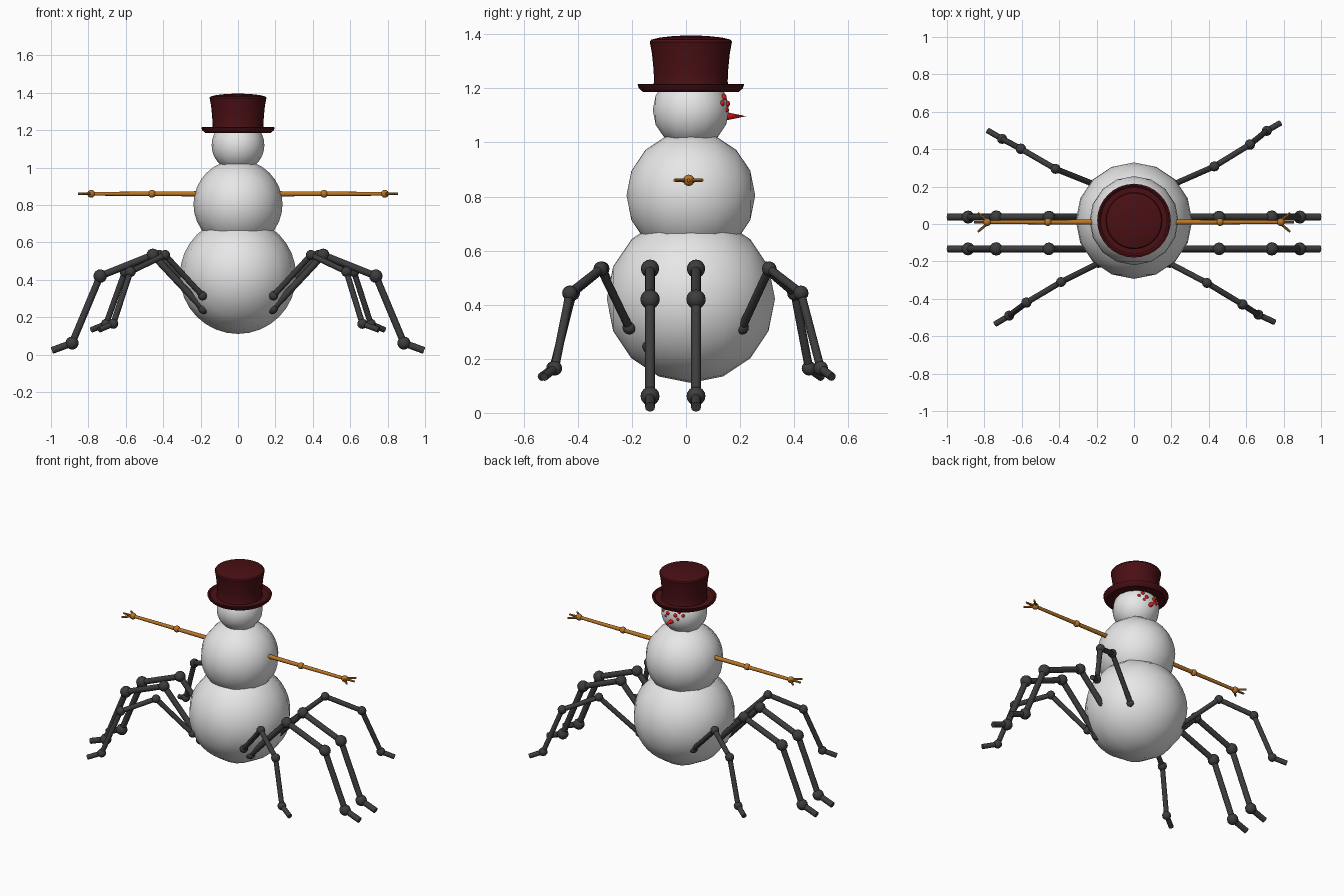
import bpy, bmesh, math
from mathutils import Vector, Matrix

if "Cube" in bpy.data.objects:
    bpy.data.objects.remove(bpy.data.objects["Cube"])


def material(name, rgb):
    m = bpy.data.materials.new(name)
    m.diffuse_color = (*rgb, 1)
    m.use_nodes = True
    m.node_tree.nodes["Principled BSDF"].inputs["Base Color"].default_value = m.diffuse_color
    return m


SNOW = material("snow white", (0.8, 0.8, 0.8))
DARK = material("charcoal grey", (0.046, 0.046, 0.048))
WOOD = material("orange wood", (0.5, 0.18, 0.018))
FELT = material("dark red felt", (0.068, 0.005, 0.007))
RED = material("bright red", (0.75, 0.008, 0.008))
CY = 0.018  # depth of the body's axis


def finish(bm, name, mat, angle=40):
    bmesh.ops.recalc_face_normals(bm, faces=bm.faces)
    me = bpy.data.meshes.new(name)
    bm.to_mesh(me)
    bm.free()
    me.materials.append(mat)
    ob = bpy.data.objects.new(name, me)
    bpy.context.collection.objects.link(ob)
    bpy.ops.object.select_all(action='DESELECT')
    ob.select_set(True)
    bpy.context.view_layer.objects.active = ob
    bpy.ops.object.shade_smooth_by_angle(angle=math.radians(angle))
    return ob


def add_ball(bm, p, r, seg=12, rings=8, rot=Matrix()):
    bmesh.ops.create_uvsphere(bm, u_segments=seg, v_segments=rings, radius=r,
                              matrix=Matrix.Translation(p) @ rot)


def add_rod(bm, a, b, r1, r2, seg=12):
    a, b = Vector(a), Vector(b)
    d = b - a
    m = Matrix.Translation((a + b) / 2) @ d.to_track_quat('Z', 'Y').to_matrix().to_4x4()
    bmesh.ops.create_cone(bm, cap_ends=True, segments=seg, radius1=r1, radius2=r2,
                          depth=d.length, matrix=m)


# Snowballs, with their poles pointing front and back
TURN = Matrix.Rotation(math.pi / 2, 4, 'X')
for name, z, r in (("lower_snowball", 0.422, 0.311),
                   ("middle_snowball", 0.804, 0.238),
                   ("head", 1.12, 0.141)):
    bm = bmesh.new()
    add_ball(bm, (0, CY, z), r, 32, 8, TURN)
    finish(bm, name, SNOW, 60)

# Top hat: one lathed profile
profile = [(0, 1.186), (0.176, 1.186), (0.192, 1.2), (0.197, 1.215), (0.188, 1.217),
           (0.178, 1.208), (0.14, 1.208), (0.136, 1.225), (0.138, 1.27), (0.144, 1.33),
           (0.152, 1.372), (0.147, 1.38), (0.115, 1.388), (0.06, 1.394), (0, 1.396)]
bm = bmesh.new()
vs = [bm.verts.new((r, 0, z)) for r, z in profile]
es = [bm.edges.new(p) for p in zip(vs, vs[1:])]
bmesh.ops.spin(bm, geom=vs + es, axis=(0, 0, 1), cent=(0, 0, 0), steps=32, angle=2 * math.pi)
bmesh.ops.remove_doubles(bm, verts=bm.verts, dist=0.0005)
bmesh.ops.translate(bm, verts=bm.verts, vec=(0, CY, 0))
finish(bm, "top_hat", FELT)

# Pointed nose
bm = bmesh.new()
add_rod(bm, (0, 0.145, 1.097), (0, 0.222, 1.097), 0.016, 0.0)
finish(bm, "nose", RED)

# Eight small eyes, in mirrored pairs on the face
bm = bmesh.new()
for x, z, r in ((0.048, 1.167, 0.012), (0.028, 1.143, 0.012),
                (0.072, 1.145, 0.010), (0.045, 1.12, 0.009)):
    y = CY + math.sqrt(0.138 ** 2 - x * x - (z - 1.12) ** 2)
    for s in (-1, 1):
        add_ball(bm, (s * x, y, z), r)
finish(bm, "eyes", RED)

# Stick arms with knots and three twig fingers
for s, side in ((-1, "left"), (1, "right")):
    def p(x, y=0.01):
        return (s * x, y, 0.86)
    bm = bmesh.new()
    add_rod(bm, p(0.18), p(0.46), 0.014, 0.012)
    add_rod(bm, p(0.46), p(0.785), 0.012, 0.010)
    add_ball(bm, p(0.46), 0.021)
    add_ball(bm, p(0.785), 0.021)
    for x, y in ((0.855, 0.01), (0.835, 0.06), (0.835, -0.042)):
        add_rod(bm, p(0.775), p(x, y), 0.008, 0.006, 8)
    finish(bm, side + "_arm", WOOD)


def leg(name, pts, rod, balls):
    bm = bmesh.new()
    for a, b in zip(pts, pts[1:]):
        add_rod(bm, a, b, rod, rod)
    for q, r in zip(pts, balls):
        add_ball(bm, q, r)
    finish(bm, name, DARK)


# Thick middle legs, two on each side
for s, side in ((-1, "left"), (1, "right")):
    for y, place in ((0.037, "front"), (-0.133, "back")):
        xz = [(0.185, 0.245), (0.455, 0.533), (0.737, 0.42), (0.887, 0.062), (0.995, 0.022)]
        leg(f"{side}_middle_{place}_leg", [(s * x, y, z) for x, z in xz],
            0.0185, (0.028, 0.034, 0.036, 0.035))

# Thin corner legs, splayed diagonally
heights = (0.315, 0.533, 0.443, 0.165, 0.133)
corners = {
    "right_front_leg": [(0.20, 0.207), (0.43, 0.308), (0.62, 0.425), (0.71, 0.498), (0.782, 0.54)],
    "left_front_leg": [(-0.20, 0.207), (-0.42, 0.295), (-0.605, 0.402), (-0.705, 0.455), (-0.782, 0.50)],
    "right_back_leg": [(0.19, -0.21), (0.39, -0.315), (0.58, -0.43), (0.665, -0.485), (0.752, -0.525)],
    "left_back_leg": [(-0.19, -0.21), (-0.39, -0.31), (-0.575, -0.42), (-0.667, -0.49), (-0.742, -0.535)],
}
for name, xy in corners.items():
    leg(name, [(x, y, z) for (x, y), z in zip(xy, heights)],
        0.0155, (0.025, 0.027, 0.028, 0.027))
